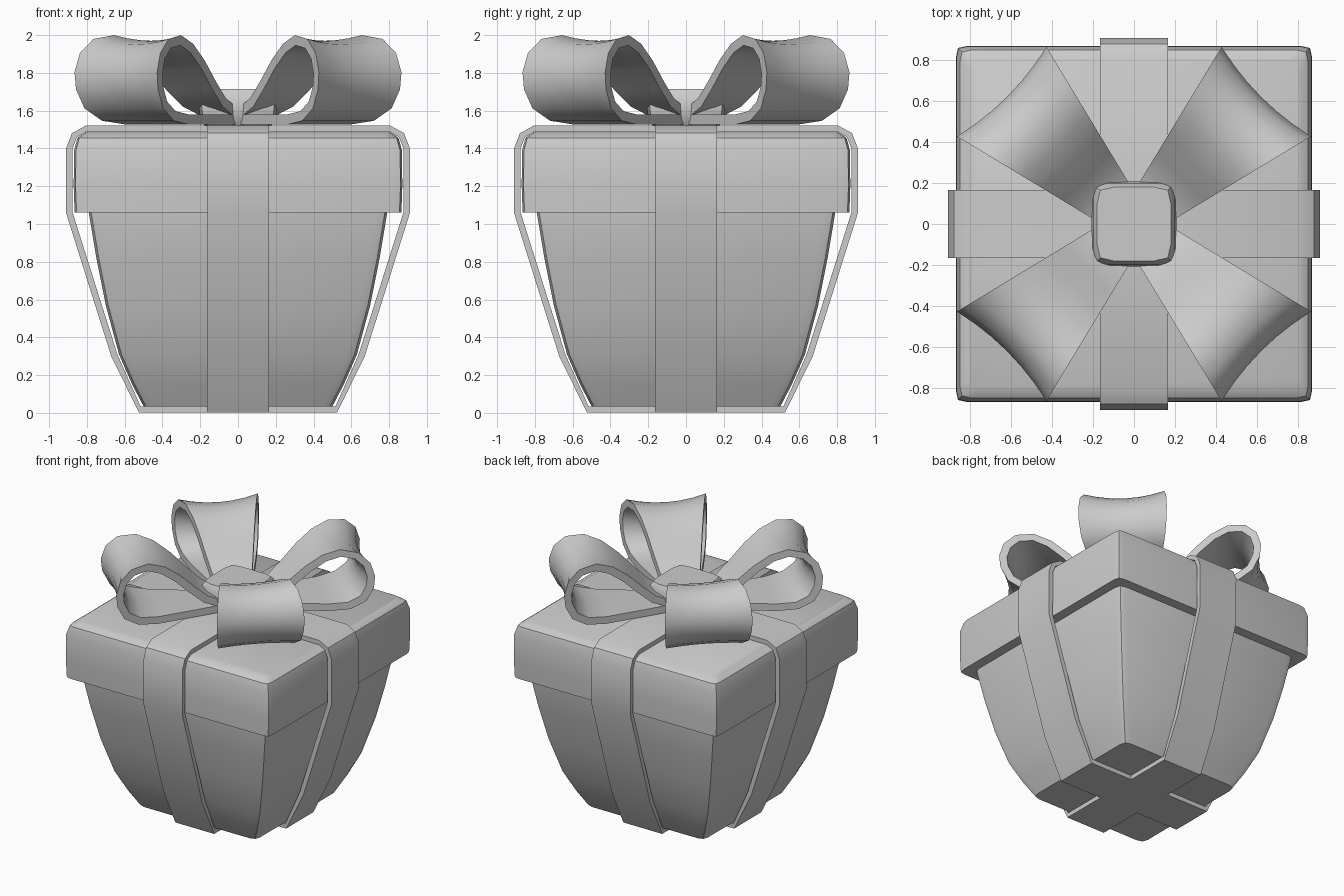
import bpy
import math
from mathutils import Vector

if "Cube" in bpy.data.objects:
    bpy.data.objects.remove(bpy.data.objects["Cube"])


def make_object(name, verts, faces, angle=35):
    mesh = bpy.data.meshes.new(name)
    mesh.from_pydata(verts, [], faces)
    obj = bpy.data.objects.new(name, mesh)
    bpy.context.collection.objects.link(obj)
    bpy.ops.object.select_all(action='DESELECT')
    obj.select_set(True)
    bpy.context.view_layer.objects.active = obj
    bpy.ops.object.mode_set(mode='EDIT')
    bpy.ops.mesh.select_all(action='SELECT')
    bpy.ops.mesh.normals_make_consistent(inside=False)
    bpy.ops.object.mode_set(mode='OBJECT')
    bpy.ops.object.shade_smooth_by_angle(angle=math.radians(angle))
    return obj


def square_loft(name, levels, bow=0.01, corner=0.055):
    """Stack slightly bowed square sections given as (half width, z)."""
    verts, faces = [], []
    for h, z in levels:
        side = [(-h + corner, -h), (h - corner, -h), (h - bow, -h + bow)]
        for k in range(4):
            c, s = round(math.cos(k * math.pi / 2)), round(math.sin(k * math.pi / 2))
            verts += [(x * c - y * s, x * s + y * c, z) for x, y in side]
    n = 12
    for i in range(len(levels) - 1):
        for j in range(n):
            a, b = i * n + j, i * n + (j + 1) % n
            faces.append((a, b, b + n, a + n))
    faces.append(tuple(range(n))[::-1])
    faces.append(tuple(range(len(verts) - n, len(verts))))
    return make_object(name, verts, faces)


def band(name, path, thickness, place, steps, turn, closed):
    """Sweep a flat ribbon along a path of (distance, z)."""
    n = len(path)
    pts = [Vector(p) for p in path]
    outer, inner = [], []
    for i, p in enumerate(pts):
        a = pts[i - 1] if closed or i else p
        b = pts[(i + 1) % n] if closed or i < n - 1 else p
        t = (b - a).normalized()
        off = Vector((-t.y, t.x)) * thickness / 2
        outer.append(p + off)
        inner.append(p - off)
    section = outer + inner[::-1] if not closed else outer + inner
    m = len(section)
    verts, faces = [], []
    c, s = math.cos(turn), math.sin(turn)
    for k in range(steps + 1):
        for p in section:
            x, y, z = place(p.x, p.y, 2 * k / steps - 1)
            verts.append((x * c - y * s, x * s + y * c, z))
    if closed:
        rings = [[i for i in range(n)], [n + i for i in range(n)]]
    else:
        rings = [list(range(m))]
    for k in range(steps):
        for ring in rings:
            for i, a in enumerate(ring):
                b = ring[(i + 1) % len(ring)]
                faces.append((k * m + a, k * m + b, k * m + m + b, k * m + m + a))
    # Edges of the band
    for base in (0, steps * m):
        for i in range(n if closed else n - 1):
            j = (i + 1) % n
            q = (i, j, n + j, n + i) if closed else (i, j, m - 1 - j, m - 1 - i)
            faces.append(tuple(base + v for v in q))
    return make_object(name, verts, faces)


# Curved tapering box and overhanging lid
square_loft("box_body", [(.50, .035), (.56, .15), (.63, .31), (.70, .57),
                         (.75, .82), (.79, 1.06), (.79, 1.12)], .013)
square_loft("box_lid", [(.865, 1.06), (.87, 1.20), (.868, 1.39),
                        (.85, 1.455), (.81, 1.485)])

# Two ribbons wrapped around the box at right angles
half = [(.52, .018), (.655, .305), (.893, 1.06), (.893, 1.40),
        (.866, 1.47), (.805, 1.504)]
wrap = half[::-1] + [(-x, z) for x, z in half]
for i, label in enumerate(("side", "front")):
    band("ribbon_" + label, wrap, .034,
         lambda d, z, t: (d, t * .165, z), 1, i * math.pi / 2, True)

# Four flared bow loops on the diagonals
loop = [(.0, 1.575), (.13, 1.59), (.25, 1.645), (.35, 1.735), (.46, 1.845),
        (.57, 1.93), (.68, 1.973), (.79, 1.955), (.86, 1.89), (.888, 1.80),
        (.88, 1.72), (.835, 1.63), (.74, 1.572), (.60, 1.553), (.0, 1.553)]


def flare(d, z, t):
    dip = 1 - t * t
    width = .085 + .245 * d
    return (d * (1 - .04 * dip), t * width, z - .03 * dip * max(0, z - 1.6) / .4)


for i in range(4):
    band("bow_loop_%d" % (i + 1), loop, .054, flare, 6,
         math.pi / 4 + i * math.pi / 2, False)

# Bulging square knot in the middle
square_loft("bow_knot", [(.17, 1.51), (.20, 1.56), (.207, 1.62),
                         (.20, 1.68), (.18, 1.715)], .015, .08)
